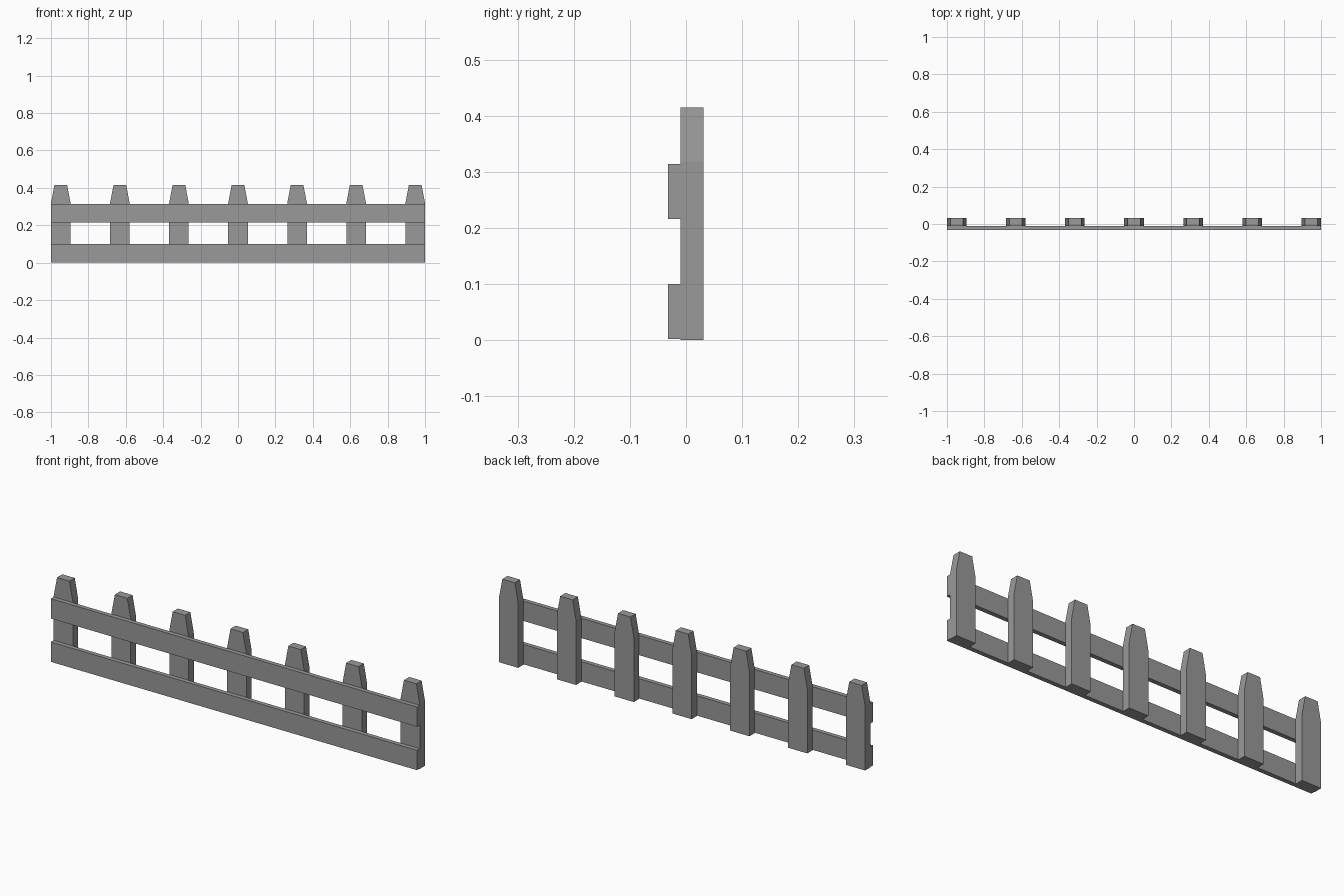
import bpy
import bmesh

cube = bpy.data.objects.get("Cube")
if cube:
    bpy.data.objects.remove(cube, do_unlink=True)

# Single flat grey for the whole fence
grey = bpy.data.materials.new("fence_grey")
grey.use_nodes = True
colour = (0.32, 0.32, 0.32, 1)
grey.diffuse_color = colour
grey.node_tree.nodes["Principled BSDF"].inputs["Base Color"].default_value = colour


def board(name, outline, front, back, x=0):
    """Extrude an x-z outline from the front to the back depth."""
    bm = bmesh.new()
    face = bm.faces.new([bm.verts.new((px, front, pz)) for px, pz in outline])
    result = bmesh.ops.extrude_face_region(bm, geom=[face])
    for item in result["geom"]:
        if isinstance(item, bmesh.types.BMVert):
            item.co.y = back
    bmesh.ops.recalc_face_normals(bm, faces=bm.faces)
    mesh = bpy.data.meshes.new(name)
    bm.to_mesh(mesh)
    bm.free()
    mesh.materials.append(grey)
    obj = bpy.data.objects.new(name, mesh)
    obj.location.x = x
    bpy.context.collection.objects.link(obj)


# Pickets with tapered tops
COUNT = 7
HALF = 0.0525
TIP = 0.034
SHOULDER = 0.318
TOP = 0.415
picket = [(-HALF, 0), (HALF, 0), (HALF, SHOULDER),
          (TIP, TOP), (-TIP, TOP), (-HALF, SHOULDER)]
step = 2 * (1 - HALF) / (COUNT - 1)
for i in range(COUNT):
    board(f"picket_{i + 1}", picket, -0.01, 0.031, -1 + HALF + i * step)

# Horizontal rails on the front
for name, low, high in (("lower_rail", 0.002, 0.1), ("upper_rail", 0.216, 0.314)):
    board(name, [(-1, low), (1, low), (1, high), (-1, high)], -0.032, -0.01)
